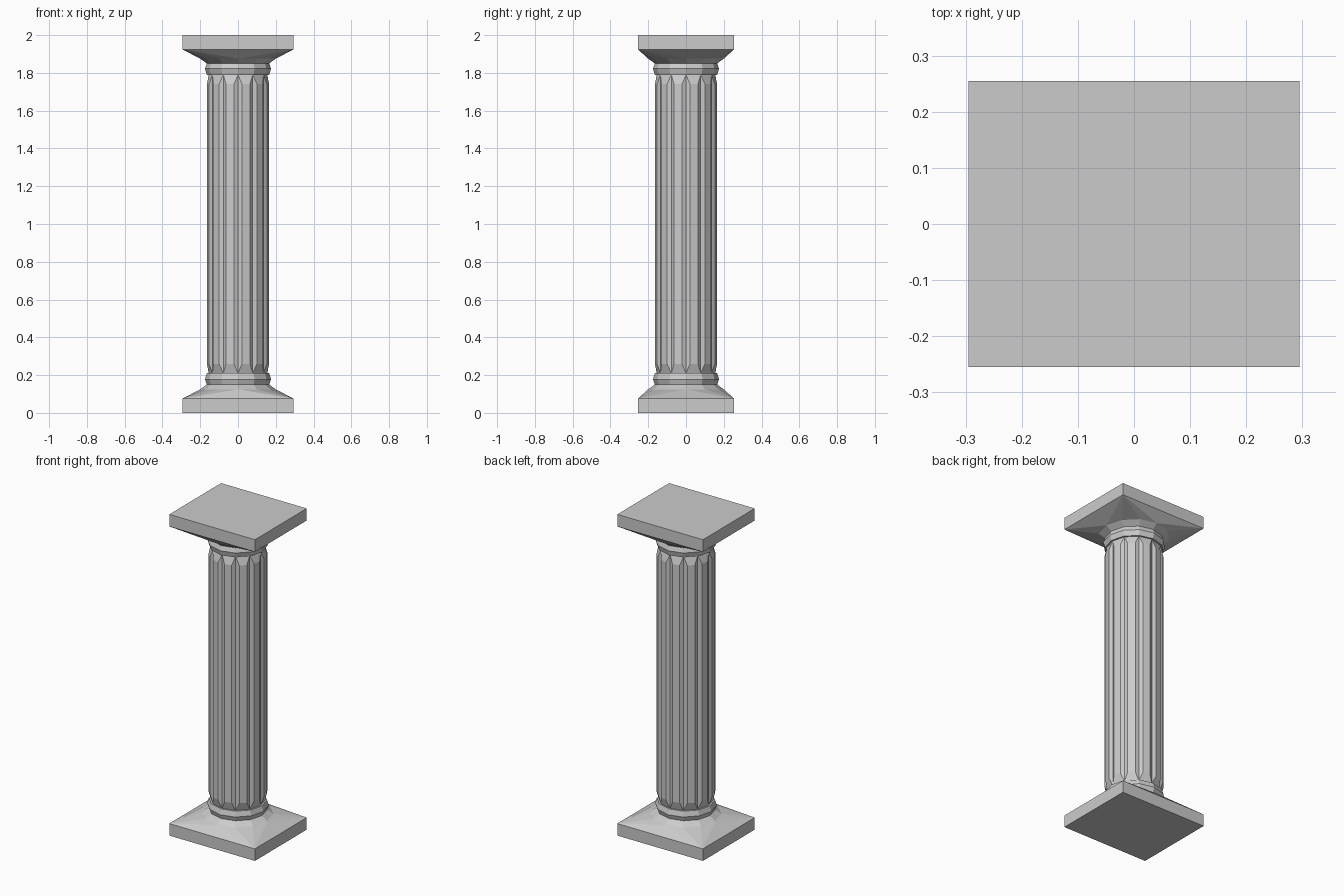
import bpy, bmesh
from math import sin, cos, radians

if "Cube" in bpy.data.objects:
    bpy.data.objects.remove(bpy.data.objects["Cube"], do_unlink=True)

SIDES = 12
STEP = 360 / SIDES

stone = bpy.data.materials.new("grey_stone")
stone.use_nodes = True
GREY = (0.6, 0.6, 0.6, 1)
stone.diffuse_color = GREY
stone.node_tree.nodes["Principled BSDF"].inputs["Base Color"].default_value = GREY


def polar(r, angle, z):
    return (r * cos(radians(angle)), r * sin(radians(angle)), z)


def ring(bm, r, z):
    return [bm.verts.new(polar(r, i * STEP, z)) for i in range(SIDES)]


def finish(bm, name):
    bmesh.ops.recalc_face_normals(bm, faces=bm.faces[:])
    mesh = bpy.data.meshes.new(name)
    bm.to_mesh(mesh)
    bm.free()
    mesh.materials.append(stone)
    obj = bpy.data.objects.new(name, mesh)
    bpy.context.collection.objects.link(obj)
    return obj


def plinth(name, level):
    """Rectangular slab whose sloping shoulder turns into a twelve-sided ring."""
    bm = bmesh.new()
    for z in (0, 0.075):
        for x in (-0.295, 0.295):
            for y in (-0.255, 0.255):
                bm.verts.new((x, y, level(z)))
    ring(bm, 0.2, level(0.125))
    bmesh.ops.convex_hull(bm, input=bm.verts[:])
    return finish(bm, name)


def collar(name, level):
    """Short neck and bulging band between the plinth and the shaft."""
    bm = bmesh.new()
    profile = [(0.2, 0.125), (0.165, 0.15), (0.175, 0.178), (0.165, 0.21)]
    rings = [ring(bm, r, level(z)) for r, z in profile]
    for a, b in zip(rings, rings[1:]):
        for i in range(SIDES):
            j = (i + 1) % SIDES
            bm.faces.new((a[i], a[j], b[j], b[i]))
    bm.faces.new(rings[0])
    bm.faces.new(rings[-1])
    return finish(bm, name)


def fluted_shaft(name, bottom, top, taper):
    """Flat ridges parted by V grooves, chamfered into the neck at both ends."""
    bm = bmesh.new()
    low, high = ring(bm, 0.155, bottom), ring(bm, 0.155, top)
    for i in range(SIDES):
        j = (i + 1) % SIDES
        a, b = (i + 0.25) * STEP, (i + 0.75) * STEP
        la, lb = (bm.verts.new(polar(0.166, t, bottom + taper)) for t in (a, b))
        ha, hb = (bm.verts.new(polar(0.166, t, top - taper)) for t in (a, b))
        bm.faces.new((la, lb, hb, ha))            # ridge
        bm.faces.new((low[i], la, ha, high[i]))   # groove sides
        bm.faces.new((lb, low[j], high[j], hb))
        bm.faces.new((low[i], low[j], lb, la))    # chamfers
        bm.faces.new((ha, hb, high[j], high[i]))
    bm.faces.new(low)
    bm.faces.new(high)
    return finish(bm, name)


# Base and capital are mirror images of each other
for part, level in (("base", lambda z: z), ("capital", lambda z: 2 - z)):
    plinth(part + "_slab", level)
    collar(part + "_collar", level)

fluted_shaft("fluted_shaft", 0.21, 1.79, 0.05)
